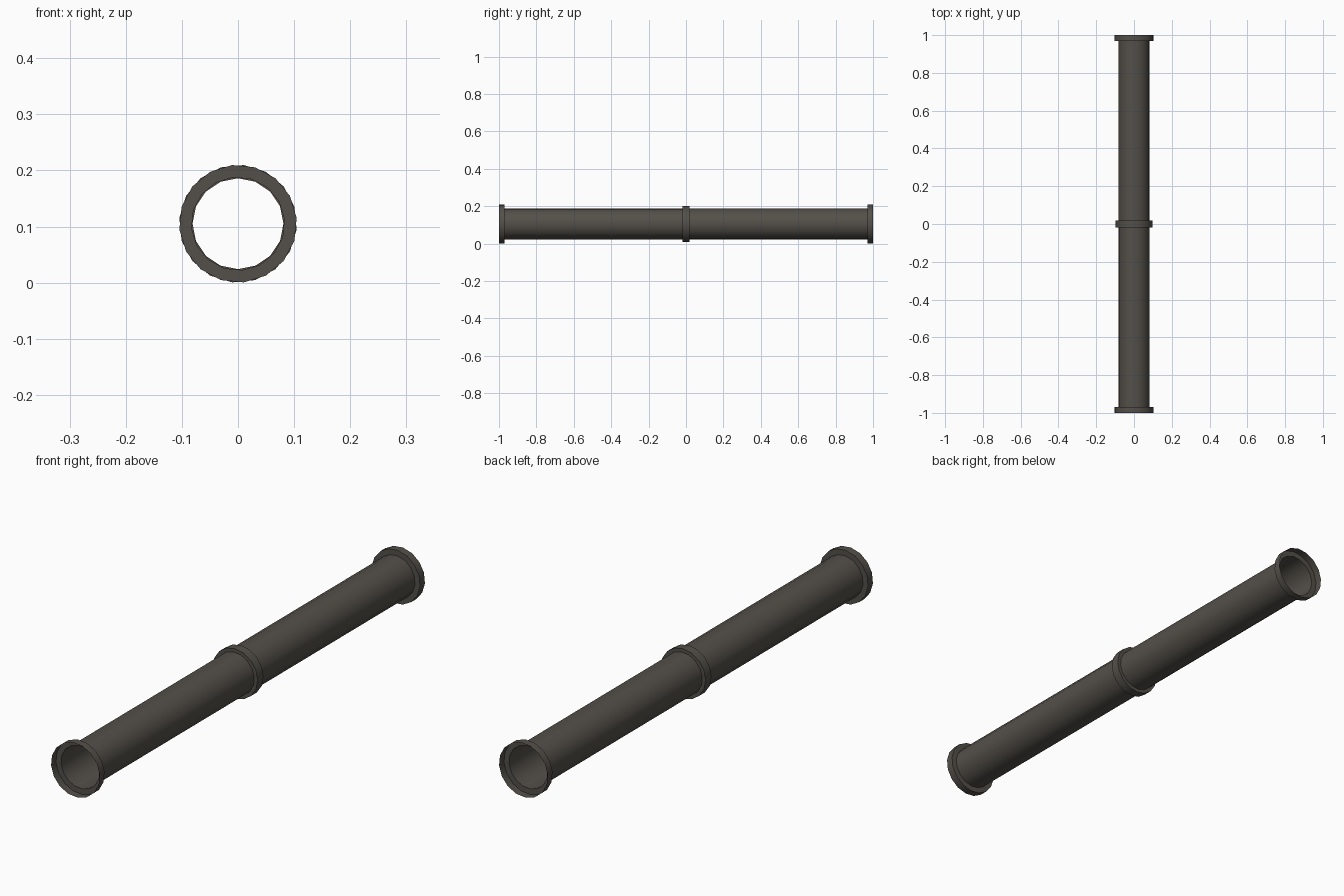
import bpy, math

if "Cube" in bpy.data.objects:
    bpy.data.objects.remove(bpy.data.objects["Cube"])

SIDES = 16
CZ = 0.105

metal = bpy.data.materials.new("dark warm grey")
metal.diffuse_color = (0.088, 0.079, 0.067, 1)
metal.use_nodes = True
metal.node_tree.nodes["Principled BSDF"].inputs["Base Color"].default_value = metal.diffuse_color


def revolve(name, profile, phase):
    """Revolve a (y, radius) profile around the pipe axis as an open shell."""
    verts, faces = [], []
    for y, r in profile:
        for i in range(SIDES):
            a = 2 * math.pi * i / SIDES + phase
            verts.append((r * math.cos(a), y, CZ + r * math.sin(a)))
    for k in range(len(profile) - 1):
        for i in range(SIDES):
            j = (i + 1) % SIDES
            faces.append((k * SIDES + i, k * SIDES + j,
                          (k + 1) * SIDES + j, (k + 1) * SIDES + i))
    me = bpy.data.meshes.new(name)
    me.from_pydata(verts, [], faces)
    me.materials.append(metal)
    ob = bpy.data.objects.new(name, me)
    bpy.context.collection.objects.link(ob)
    bpy.context.view_layer.objects.active = ob
    ob.select_set(True)
    bpy.ops.object.shade_smooth_by_angle(angle=math.radians(40))
    ob.select_set(False)
    return ob


# Two pipe halves, each with an open socket flange at its outer end
half = [(-1.0, 0.105), (-0.97, 0.105), (-0.97, 0.083), (0.0, 0.083)]
quarter = 2 * math.pi / SIDES / 4
revolve("front_pipe", half, quarter)
revolve("back_pipe", [(-y, r) for y, r in reversed(half)], -quarter)

# Raised collar over the joint in the middle
revolve("middle_collar", [(-0.018, 0.081), (-0.018, 0.097),
                          (0.018, 0.097), (0.018, 0.081)], 0)
